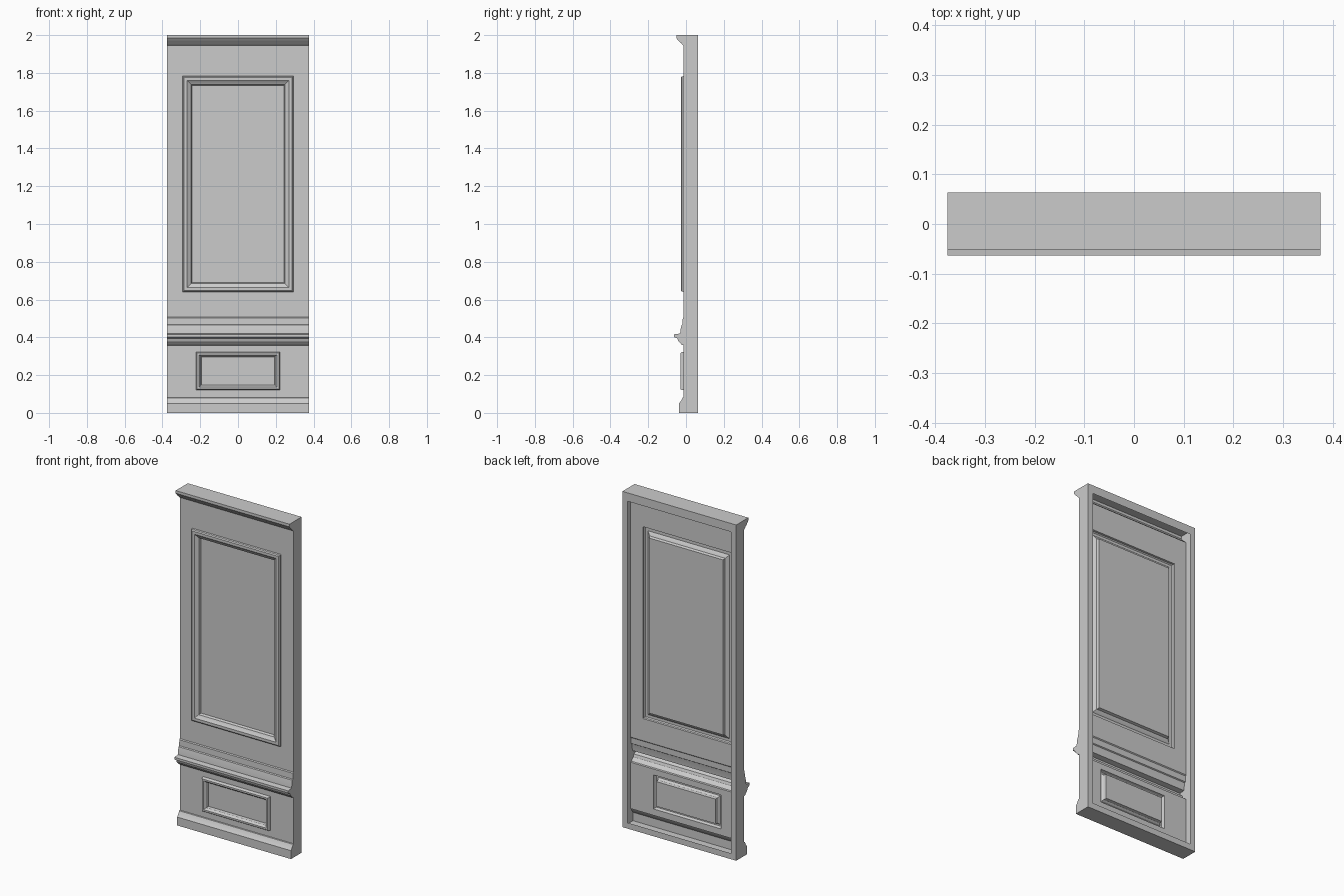
import bpy, bmesh

if "Cube" in bpy.data.objects:
    bpy.data.objects.remove(bpy.data.objects["Cube"])

W = 0.375      # half width
BACK = 0.063   # rear plane
FACE = -0.012  # main front plane

# Mouldings as (y, z) profiles, bottom to top
BASE = [(-0.037, 0.0), (-0.037, 0.05), (-0.031, 0.058), (-0.024, 0.068), (-0.018, 0.08), (FACE, 0.082)]
RAIL = [(FACE, 0.358), (-0.022, 0.36), (-0.034, 0.374), (-0.040, 0.378), (-0.046, 0.394),
        (-0.063, 0.402), (-0.063, 0.416), (-0.031, 0.42), (-0.029, 0.44), (-0.024, 0.464),
        (-0.018, 0.468), (-0.017, 0.503), (FACE, 0.508)]
CORNICE = [(FACE, 1.945), (-0.018, 1.948), (-0.025, 1.957), (-0.036, 1.966),
           (-0.044, 1.975), (-0.051, 1.984), (-0.051, 2.0)]


def finish(name, bm, front=True):
    bmesh.ops.remove_doubles(bm, verts=bm.verts, dist=1e-5)
    bmesh.ops.recalc_face_normals(bm, faces=bm.faces)
    # open front sheets must face -y
    if front and sum(f.normal.y * f.calc_area() for f in bm.faces) > 0:
        bmesh.ops.reverse_faces(bm, faces=bm.faces)
    me = bpy.data.meshes.new(name)
    bm.to_mesh(me)
    bm.free()
    ob = bpy.data.objects.new(name, me)
    bpy.context.collection.objects.link(ob)
    bpy.ops.object.select_all(action='DESELECT')
    ob.select_set(True)
    bpy.context.view_layer.objects.active = ob
    bpy.ops.object.shade_smooth_by_angle(angle=0.6)
    return ob


def moulding(name, profile):
    """Sweep an open profile across the full width."""
    bm = bmesh.new()
    rows = [[bm.verts.new((s * W, y, z)) for s in (-1, 1)] for y, z in profile]
    for a, b in zip(rows, rows[1:]):
        bm.faces.new((a[0], a[1], b[1], b[0]))
    finish(name, bm)


def add_rings(bm, rings, cap):
    """Bridge nested rectangles given as (half_x, z_low, z_high, y)."""
    loops = [[bm.verts.new(c) for c in ((-x, y, lo), (x, y, lo), (x, y, hi), (-x, y, hi))]
             for x, lo, hi, y in rings]
    for a, b in zip(loops, loops[1:]):
        for i in range(4):
            j = (i + 1) % 4
            bm.faces.new((a[i], a[j], b[j], b[i]))
    if cap:
        bm.faces.new(loops[-1])


def framed_panel(name, band, frame, steps):
    """Flat band with a raised picture-frame moulding around a sunken field."""
    bm = bmesh.new()
    hx, lo, hi = frame
    rings = [(W, band[0], band[1], FACE)]
    rings += [(hx - d, lo + d, hi - d, y) for d, y in steps]
    add_rings(bm, rings, True)
    finish(name, bm)


# Front: base, lower panel, rail, upper panel, cornice
moulding("baseboard", BASE)
framed_panel("lower_panel", (BASE[-1][1], RAIL[0][1]), (0.222, 0.12, 0.323),
             [(0, FACE), (0.002, -0.024), (0.006, -0.029), (0.016, -0.029),
              (0.021, -0.022), (0.025, -0.018), (0.028, 0.0)])
moulding("chair_rail", RAIL)
framed_panel("upper_panel", (RAIL[-1][1], CORNICE[0][1]), (0.293, 0.64, 1.783),
             [(0, FACE), (0.002, -0.022), (0.008, -0.027), (0.024, -0.027),
              (0.032, -0.021), (0.045, -0.015), (0.050, 0.0)])
moulding("cornice", CORNICE)

# Casing: shaped sides, top, bottom and the back rim around the open rear
bm = bmesh.new()
outline = BASE + RAIL + CORNICE + [(BACK, 2.0), (BACK, 0.0)]
for s in (-1, 1):
    bm.faces.new([bm.verts.new((s * W, y, z)) for y, z in outline])
for z, front in ((0.0, BASE[0][0]), (2.0, CORNICE[-1][0])):
    bm.faces.new([bm.verts.new(c) for c in ((-W, front, z), (W, front, z), (W, BACK, z), (-W, BACK, z))])
add_rings(bm, [(W, 0.0, 2.0, BACK), (W - 0.035, 0.035, 1.95, BACK)], False)
finish("casing", bm, front=False)
